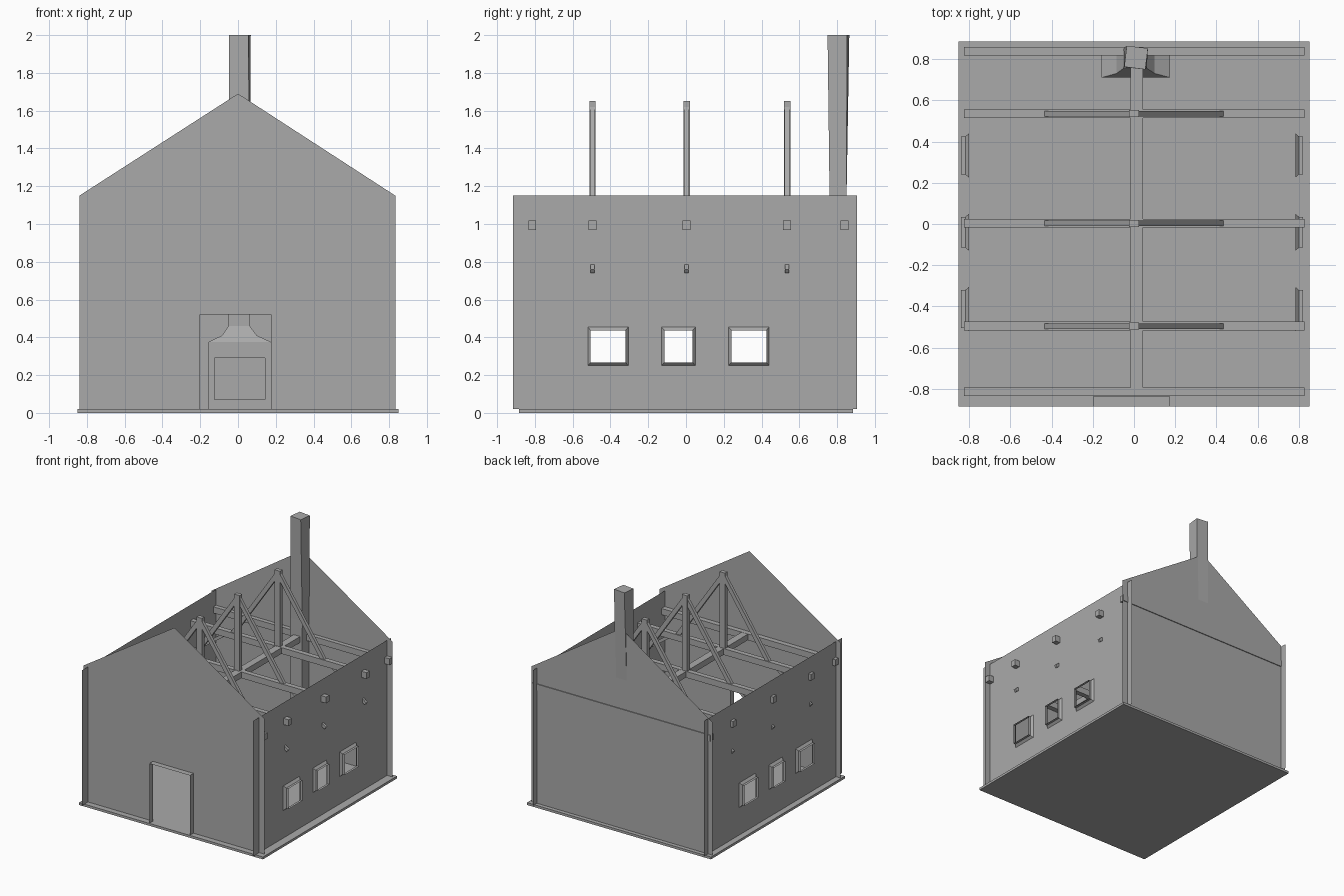
import bpy, bmesh, math
from mathutils import Vector

if "Cube" in bpy.data.objects:
    bpy.data.objects.remove(bpy.data.objects["Cube"], do_unlink=True)

grey = bpy.data.materials.new("plain_grey")
GREY = (0.4, 0.4, 0.4, 1)
grey.use_nodes = True
grey.diffuse_color = GREY
grey.node_tree.nodes["Principled BSDF"].inputs["Base Color"].default_value = GREY

FLOOR, EAVES, RIDGE = 0.02, 1.15, 1.69
FRONT_Y, BACK_Y = -0.837, 0.852
LEFT_X, RIGHT_X = 0.782, -0.80
WINDOWS = [(-0.52, -0.305), (-0.13, 0.05), (0.225, 0.44)]
SILL, HEAD = 0.25, 0.455


def make(name, bm):
    mesh = bpy.data.meshes.new(name)
    bm.to_mesh(mesh)
    bm.free()
    mesh.materials.append(grey)
    ob = bpy.data.objects.new(name, mesh)
    bpy.context.collection.objects.link(ob)
    return ob


def face(bm, pts):
    return bm.faces.new([bm.verts.new(p) for p in pts])


def loft(bm, loops, caps=True):
    rings = [[bm.verts.new(p) for p in loop] for loop in loops]
    n = len(rings[0])
    for a, b in zip(rings, rings[1:]):
        for i in range(n):
            j = (i + 1) % n
            bm.faces.new((a[i], a[j], b[j], b[i]))
    if caps:
        bm.faces.new(rings[0][::-1])
        bm.faces.new(rings[-1])


def beam(name, a, b, wide, deep):
    """Square timber from a to b."""
    a, b = Vector(a), Vector(b)
    d = (b - a).normalized()
    side = Vector((1, 0, 0)) if abs(d.y) > 0.9 else Vector((0, 1, 0))
    up = d.cross(side)
    bm = bmesh.new()
    corners = [side * s * wide / 2 + up * t * deep / 2
               for s, t in ((-1, -1), (1, -1), (1, 1), (-1, 1))]
    loft(bm, [[p + c for c in corners] for p in (a, b)])
    bmesh.ops.recalc_face_normals(bm, faces=bm.faces[:])
    return make(name, bm)


# Floor slab
beam("floor_slab", (0, -0.885, FLOOR / 2), (0, 0.885, FLOOR / 2), 1.7, FLOOR)


# Thin side walls with window holes and projecting splayed frames
def rect(x, y0, y1, z0, z1):
    return [(x, y0, z0), (x, y1, z0), (x, y1, z1), (x, y0, z1)]


for label, x, out in (("left", LEFT_X, 1), ("right", RIGHT_X, -1)):
    bm = bmesh.new()
    ys = [-0.916] + [y for w in WINDOWS for y in w] + [0.905]
    zs = [FLOOR, SILL, HEAD, EAVES]
    for i, (y0, y1) in enumerate(zip(ys, ys[1:])):
        for k, (z0, z1) in enumerate(zip(zs, zs[1:])):
            if not (i % 2 and k == 1):
                f = face(bm, rect(x, y0, y1, z0, z1))
                if out < 0:
                    f.normal_flip()
    bmesh.ops.remove_doubles(bm, verts=bm.verts[:], dist=0.0001)
    make(label + "_wall", bm)
    for n, (y0, y1) in enumerate(WINDOWS):
        bm = bmesh.new()
        inner = (y0 + 0.015, y1 - 0.015, SILL + 0.017, HEAD - 0.018)
        loft(bm, [rect(x, y0, y1, SILL, HEAD),
                  rect(x + out * 0.018, *inner),
                  rect(x + out * 0.038, *inner)], caps=False)
        make(f"{label}_window_frame_{n + 1}", bm)

# Thin gable walls, the front one with a doorway
DOOR = [(0.175, FLOOR), (0.175, 0.52), (-0.2, 0.52), (-0.2, FLOOR)]


def gable(name, y, notch, low):
    outline = [(-0.84, FLOOR), (-0.84, low), (0, RIDGE), (0.833, EAVES), (0.833, FLOOR)]
    bm = bmesh.new()
    f = face(bm, [(px, y, pz) for px, pz in outline + notch])
    f.normal_update()
    if f.normal.y * y < 0:
        f.normal_flip()
    bmesh.ops.triangulate(bm, faces=bm.faces[:])
    make(name, bm)


gable("front_gable", FRONT_Y, DOOR, EAVES)
gable("back_gable", BACK_Y, [], EAVES - 0.02)

# Door surround
bm = bmesh.new()
for (xa, za), (xb, zb) in zip(DOOR, DOOR[1:]):
    face(bm, [(xa, FRONT_Y, za), (xb, FRONT_Y, zb),
              (xb, FRONT_Y - 0.048, zb), (xa, FRONT_Y - 0.048, za)])
make("door_surround", bm)

# Tie beams and the long beam that joins them
TRUSSES = [-0.495, 0.003, 0.535]
TIE_Z = 0.993
for n, y in enumerate([-0.814] + TRUSSES + [0.838]):
    beam(f"tie_beam_{n + 1}", (-0.825, y, TIE_Z), (0.828, y, TIE_Z), 0.042, 0.052)
beam("long_beam", (0.013, -0.8, TIE_Z), (0.013, 0.83, TIE_Z), 0.06, 0.05)

# Roof trusses
for n, y in enumerate(TRUSSES):
    beam(f"king_post_{n + 1}", (0, y, TIE_Z), (0, y, 1.65), 0.034, 0.05)
    for label, s in (("left", 1), ("right", -1)):
        beam(f"{label}_strut_{n + 1}", (s * 0.01, y, 1.61), (s * 0.425, y, 1.0), 0.026, 0.035)
        beam(f"{label}_brace_{n + 1}", (s * 0.81, y, 0.75), (s * 0.5, y, 0.975), 0.02, 0.025)

# Fireplace and chimney, lofted upward from the hearth
SECTIONS = [(FLOOR, -0.157, 0.175, 0.71), (0.375, -0.157, 0.175, 0.71),
            (0.41, -0.085, 0.1, 0.73), (0.46, -0.05, 0.062, 0.755),
            (1.15, -0.05, 0.062, 0.76)]
loops = [[(x0, y0, z), (x1, y0, z), (x1, 0.85, z), (x0, 0.85, z)]
         for z, x0, x1, y0 in SECTIONS]
top = []
for i in range(4):
    a = math.radians(-135 - 7 + 90 * i)
    top.append((0.01 + 0.073 * math.cos(a), 0.807 + 0.073 * math.sin(a), 2.0))
bm = bmesh.new()
loft(bm, loops + [top])
bmesh.ops.recalc_face_normals(bm, faces=bm.faces[:])

# Fire opening pushed into the front face
bm.faces.ensure_lookup_table()
hearth = min(bm.faces, key=lambda f: f.calc_center_median().y)
bmesh.ops.inset_region(bm, faces=[hearth], thickness=0.045)
for v in hearth.verts:
    v.co.z = 0.07 if v.co.z < 0.2 else 0.29
pushed = bmesh.ops.extrude_face_region(bm, geom=[hearth])
for v in (g for g in pushed["geom"] if isinstance(g, bmesh.types.BMVert)):
    v.co.y += 0.08
if hearth.is_valid:
    bmesh.ops.delete(bm, geom=[hearth], context="FACES_ONLY")
make("fireplace_chimney", bm)
